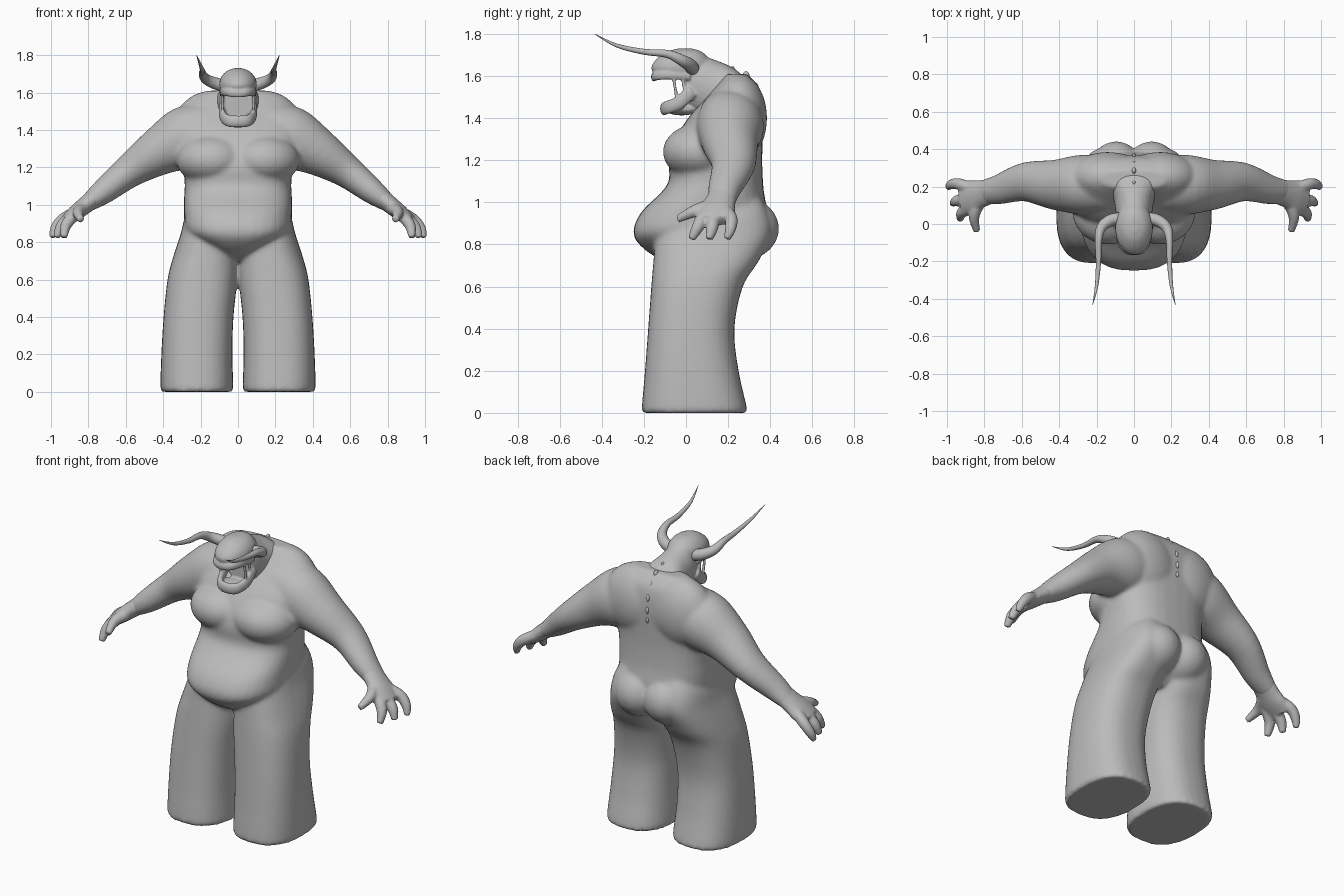
import bpy, bmesh, math
from mathutils import Vector, Matrix

cube = bpy.data.objects.get("Cube")
if cube:
    bpy.data.objects.remove(cube, do_unlink=True)

grey = bpy.data.materials.new("clay_grey")
grey.use_nodes = True
grey.diffuse_color = (0.5, 0.5, 0.5, 1)
grey.node_tree.nodes["Principled BSDF"].inputs["Base Color"].default_value = (0.5, 0.5, 0.5, 1)


def spline(rows, steps=4):
    """Smooth interpolation through rows of numbers."""
    out = []
    for i in range(len(rows) - 1):
        a, b = rows[max(i - 1, 0)], rows[i]
        c, d = rows[i + 1], rows[min(i + 2, len(rows) - 1)]
        for k in range(steps):
            t = k / steps
            out.append([q + 0.5 * t * (r - p + t * (2 * p - 5 * q + 4 * r - s + t * (3 * (q - r) + s - p)))
                        for p, q, r, s in zip(a, b, c, d)])
    return out + [list(rows[-1])]


def loft(bm, sections, power=2.0, n=32):
    """Skin rounded sections given as (centre, u axis, v axis)."""
    def sp(v):
        return math.copysign(abs(v) ** (2 / power), v)
    rings = []
    for c, u, v in sections:
        angles = [2 * math.pi * i / n for i in range(n)]
        rings.append([bm.verts.new(c + u * sp(math.cos(a)) + v * sp(math.sin(a))) for a in angles])
    for r, q in zip(rings, rings[1:]):
        for i in range(n):
            bm.faces.new((r[i], r[(i + 1) % n], q[(i + 1) % n], q[i]))
    bm.faces.new(rings[0][::-1])
    bm.faces.new(rings[-1])


def column(bm, rows, s=1, power=2.0):
    """Upright loft from rows of (z, centre x, half width, front y, back y)."""
    loft(bm, [(Vector((s * cx, (f + b) / 2, z)), Vector((rx, 0, 0)), Vector((0, (b - f) / 2, 0)))
              for z, cx, rx, f, b in spline(rows)], power)


def tube(bm, rows, s=1, n=16, side=(0, 1, 0)):
    """Loft along a path from rows of (x, y, z, side radius, other radius)."""
    rows = spline([(s * r[0],) + tuple(r[1:]) for r in rows])
    pts = [Vector(r[:3]) for r in rows]
    out = []
    for i, r in enumerate(rows):
        t = (pts[min(i + 1, len(pts) - 1)] - pts[max(i - 1, 0)]).normalized()
        u = Vector(side)
        u = (u - t * u.dot(t)).normalized()
        out.append((pts[i], u * r[3], t.cross(u) * r[4]))
    loft(bm, out, 2.0, n)


def ball(bm, centre, radii, s=1):
    m = Matrix.Translation((s * centre[0], centre[1], centre[2])) @ Matrix.Diagonal((*radii, 1))
    bmesh.ops.create_uvsphere(bm, u_segments=32, v_segments=20, radius=1, matrix=m)


def finish(bm, name, voxel=None, smooth=0):
    bmesh.ops.recalc_face_normals(bm, faces=bm.faces)
    me = bpy.data.meshes.new(name)
    bm.to_mesh(me)
    bm.free()
    ob = bpy.data.objects.new(name, me)
    bpy.context.collection.objects.link(ob)
    me.materials.append(grey)
    for p in me.polygons:
        p.use_smooth = True
    if voxel:
        rm = ob.modifiers.new("fuse", "REMESH")
        rm.mode, rm.voxel_size, rm.use_smooth_shade = "VOXEL", voxel, True
        sm = ob.modifiers.new("soften", "SMOOTH")
        sm.factor, sm.iterations = 0.5, smooth
    return ob


# Body: torso, legs and arms fused together
bm = bmesh.new()
column(bm, [(.70, 0, .08, -.07, .25), (.77, 0, .17, -.19, .32), (.85, 0, .275, -.25, .37),
            (.95, 0, .288, -.215, .385), (1.05, 0, .288, -.115, .37), (1.11, 0, .285, -.08, .365),
            (1.2, 0, .295, -.082, .362), (1.3, 0, .32, -.05, .365), (1.4, 0, .34, .01, .37),
            (1.48, 0, .33, .08, .365), (1.55, 0, .27, .14, .345), (1.61, 0, .17, .19, .29)], power=2.6)
for s in (1, -1):
    # leg
    column(bm, [(0, .22, .185, -.20, .28), (.02, .22, .195, -.21, .29), (.2, .22, .19, -.195, .25),
                (.4, .211, .187, -.18, .23), (.6, .19, .187, -.165, .27), (.72, .172, .175, -.155, .345),
                (.85, .15, .155, -.14, .405), (.95, .14, .14, -.08, .39), (1.03, .13, .1, .02, .35)],
           s, 2.5)
    # buttock, pectoral and shoulder blade
    ball(bm, (.095, .27, .875), (.15, .172, .15), s)
    ball(bm, (.14, .07, 1.24), (.19, .18, .135), s)
    ball(bm, (.14, .25, 1.40), (.21, .135, .21), s)
    # arm
    tube(bm, [(.14, .21, 1.40, .15, .15), (.28, .21, 1.355, .16, .17), (.42, .21, 1.285, .135, .13),
              (.58, .225, 1.18, .105, .09), (.72, .185, 1.07, .08, .068),
              (.80, .17, 1.01, .066, .048), (.84, .15, .98, .055, .035)], s, 32)
finish(bm, "body", .011, 10)

# Hands: palm, three fingers and thumb
for s, side in ((1, "left"), (-1, "right")):
    bm = bmesh.new()
    tube(bm, [(.77, .175, 1.035, .068, .05), (.82, .16, .995, .075, .046), (.87, .145, .955, .09, .042),
              (.92, .135, .915, .085, .032)], s, 24)
    tube(bm, [(.87, .19, .96, .032, .032), (.94, .215, .92, .031, .031), (.98, .21, .87, .026, .026),
              (.993, .195, .825, .016, .016)], s)
    tube(bm, [(.88, .135, .95, .032, .032), (.945, .125, .885, .03, .03), (.97, .11, .825, .018, .018)], s)
    tube(bm, [(.87, .09, .95, .032, .032), (.92, .06, .89, .03, .03), (.93, .025, .825, .018, .018)], s)
    tube(bm, [(.82, .13, .985, .036, .036), (.855, .045, .96, .03, .03), (.84, -.04, .92, .018, .018)],
         s, 16, (1, 0, 0))
    finish(bm, side + "_hand", .008, 4)

# Head: cranium, neck, upper lip, open jaw and cheek strands
bm = bmesh.new()
column(bm, [(1.605, 0, .092, -.15, .10), (1.64, 0, .1, -.165, .12), (1.68, 0, .092, -.14, .11),
            (1.715, 0, .06, -.09, .075), (1.73, 0, .02, -.04, .03)])
loft(bm, [(Vector((0, y, (lo + hi) / 2)), Vector((rx, 0, 0)), Vector((0, 0, (hi - lo) / 2)))
          for y, lo, hi, rx in spline([(-.005, 1.45, 1.66, .075), (.05, 1.42, 1.70, .095),
                                       (.14, 1.38, 1.675, .11), (.23, 1.38, 1.635, .14),
                                       (.30, 1.40, 1.57, .13)])])
lip = [(.085, .02, 1.60), (.08, -.08, 1.605), (.05, -.14, 1.60), (0, -.152, 1.595)]
jaw = [(.085, .03, 1.53), (.082, -.03, 1.475), (.055, -.09, 1.45), (0, -.105, 1.445)]
for path, thick, tall in ((lip, .014, .022), (jaw, .018, .032)):
    whole = path + [(-x, y, z) for x, y, z in path[-2::-1]]
    tube(bm, [p + (tall, thick) for p in whole], 1, 16, (0, 0, 1))
ball(bm, (0, -.02, 1.44), (.075, .08, .027))
for s in (1, -1):
    for top, low in ((-.02, .0), (-.065, -.04)):
        tube(bm, [(.08, top, 1.62, .010, .010), (.084, (top + low) / 2, 1.55, .008, .008),
                  (.08, low, 1.47, .010, .010)], s, 10)
finish(bm, "head", .006, 3)

# Horns
for s, side in ((1, "left"), (-1, "right")):
    bm = bmesh.new()
    tube(bm, [(.07, .03, 1.635, .033, .033), (.125, .02, 1.65, .032, .032), (.175, -.02, 1.675, .027, .027),
              (.19, -.09, 1.705, .019, .019), (.19, -.2, 1.715, .014, .014), (.2, -.33, 1.745, .009, .009),
              (.222, -.435, 1.80, .001, .001)], s, 16, (0, 0, 1))
    finish(bm, side + "_horn")

# Spine plates down the back
bm = bmesh.new()
for y, z, r in ((.22, 1.625, .02), (.285, 1.595, .026), (.33, 1.545, .022), (.358, 1.48, .022),
                (.367, 1.41, .02), (.369, 1.35, .016)):
    m = Matrix.Translation((0, y, z)) @ Matrix.Diagonal((.5, .7, 1.1, 1))
    bmesh.ops.create_icosphere(bm, subdivisions=2, radius=r, matrix=m)
finish(bm, "spine_plates")
